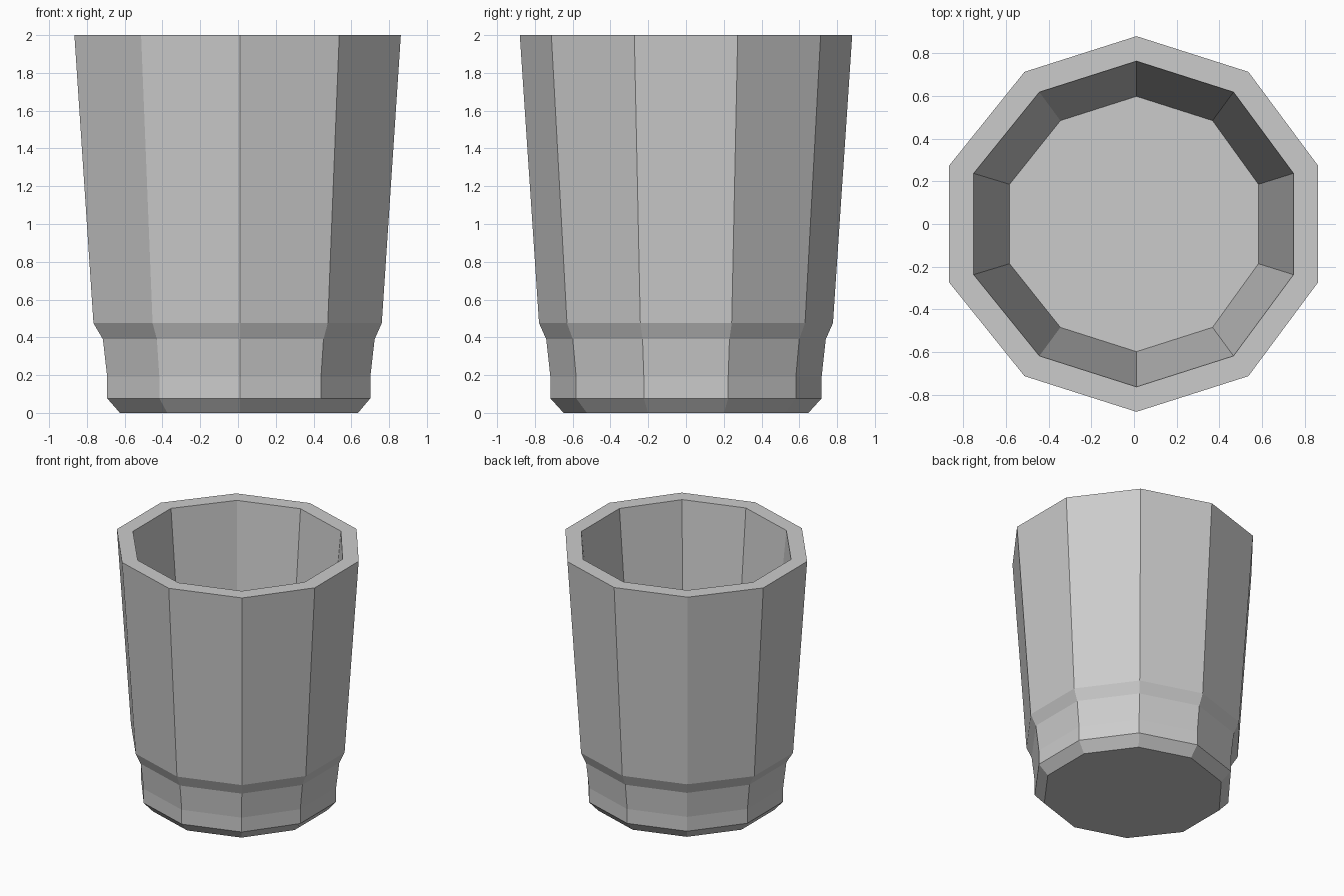
import bpy, bmesh

if "Cube" in bpy.data.objects:
    bpy.data.objects.remove(bpy.data.objects["Cube"])

# Ring levels, outside bottom -> rim -> inside floor:
# (z, radius, side width factor, x offset of the side corners)
LEVELS = [
    (0.00, 0.648, 0.973, 0.005),
    (0.077, 0.718, 0.970, 0.004),
    (0.19, 0.718, 0.970, 0.004),
    (0.39, 0.740, 0.972, 0.004),
    (0.475, 0.778, 0.981, -0.002),
    (2.00, 0.880, 0.982, -0.002),
    (2.00, 0.763, 0.982, -0.002),
    (0.16, 0.598, 0.975, 0.000),
]
SHIFT = 0.0115  # slight hand-made offset of the front and back corners


def ring(bm, z, r, side, side_x):
    """Ten-sided ring with corners at the front and back."""
    s, m = side * r, 0.596 * r
    hi, lo = 0.81 * r, 0.311 * r
    pts = [(SHIFT, -r), (SHIFT + m, -hi), (side_x + s, -lo),
           (side_x + s, lo), (SHIFT + m, hi), (SHIFT, r),
           (SHIFT - m, hi), (side_x - s, lo),
           (side_x - s, -lo), (SHIFT - m, -hi)]
    return [bm.verts.new((x, y, z)) for x, y in pts]


# Faceted tumbler: outer wall, rim, inner wall, floor and base
bm = bmesh.new()
rings = [ring(bm, *level) for level in LEVELS]
for a, b in zip(rings, rings[1:]):
    for i in range(10):
        j = (i + 1) % 10
        bm.faces.new((a[i], a[j], b[j], b[i]))
bm.faces.new(rings[0][::-1])
bm.faces.new(rings[-1])
bmesh.ops.recalc_face_normals(bm, faces=bm.faces)

mesh = bpy.data.meshes.new("tumbler")
bm.to_mesh(mesh)
bm.free()
bpy.context.collection.objects.link(bpy.data.objects.new("tumbler", mesh))
